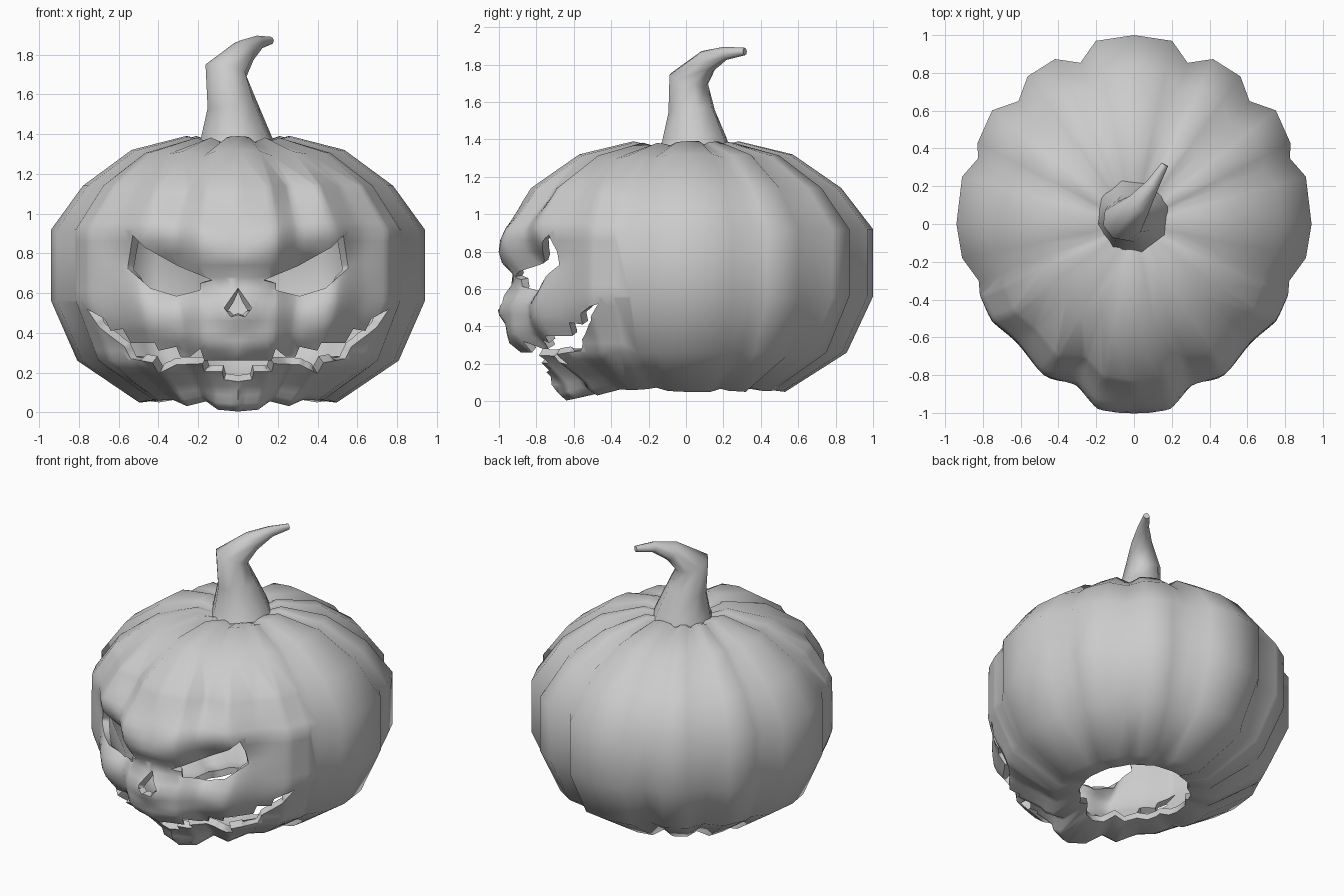
import bpy, bmesh
from math import radians, sin, cos, pi, exp
from mathutils import Vector

cube = bpy.data.objects.get("Cube")
if cube:
    bpy.data.objects.remove(cube, do_unlink=True)

grey = bpy.data.materials.new("plain grey")
grey.use_nodes = True
grey.diffuse_color = (0.6, 0.6, 0.6, 1)
grey.node_tree.nodes["Principled BSDF"].inputs["Base Color"].default_value = (0.6, 0.6, 0.6, 1)


def make_object(name, bm):
    mesh = bpy.data.meshes.new(name)
    bm.to_mesh(mesh)
    bm.free()
    mesh.materials.append(grey)
    obj = bpy.data.objects.new(name, mesh)
    bpy.context.collection.objects.link(obj)
    return obj


def bridge(bm, rings):
    for a, b in zip(rings, rings[1:]):
        n = len(a)
        for i in range(n):
            j = (i + 1) % n
            bm.faces.new((a[i], a[j], b[j], b[i]))


def smooth(obj, angle):
    bpy.ops.object.select_all(action='DESELECT')
    obj.select_set(True)
    bpy.context.view_layer.objects.active = obj
    bpy.ops.object.shade_smooth_by_angle(angle=radians(angle))


def blob(x, z, cx, cz, sx, sz):
    return exp(-((x - cx) / sx) ** 2 - ((z - cz) / sz) ** 2)


def face_push(x, z):
    """Outward push of the carved face: brows, sockets, nose, cheeks, lips."""
    a = abs(x)
    push = 0.055 * blob(a, z, 0.2, 0.79 + 0.36 * a, 0.3, 0.13)
    push -= 0.1 * blob(a, z, 0.35, 0.56 + 0.38 * a, 0.2, 0.1)
    push -= 0.06 * blob(a, z, 0, 0.66, 0.13, 0.06)
    push += 0.08 * blob(a, z, 0, 0.48, 0.14, 0.09)
    push += 0.05 * blob(a, z, 0.32, 0.5, 0.2, 0.08)
    push += 0.09 * blob(a, z, 0, 0.32 + 0.2 * a, 0.6, 0.08)
    push += 0.05 * blob(a, z, 0.42, 0.23, 0.2, 0.07)
    return push


def inside(x, z, outline):
    odd = False
    for (x1, z1), (x2, z2) in zip(outline, outline[1:] + outline[:1]):
        if (z1 > z) != (z2 > z) and x < x1 + (z - z1) * (x2 - x1) / (z2 - z1):
            odd = not odd
    return odd


def touches(face, p, q):
    """Whether a front face overlaps the box around the outline edge p-q."""
    if face.calc_center_median().y > -0.3:
        return False
    for axis, k in ((0, 0), (2, 1)):
        values = [v.co[axis] for v in face.verts]
        if max(values) < min(p[k], q[k]) or min(values) > max(p[k], q[k]):
            return False
    return True


def carve(bm, outline):
    """Split the front faces along the outline and remove those within."""
    for p, q in zip(outline, outline[1:] + outline[:1]):
        faces = [f for f in bm.faces if touches(f, p, q)]
        geom = set(faces)
        for f in faces:
            geom.update(f.edges)
            geom.update(f.verts)
        bmesh.ops.bisect_plane(bm, geom=list(geom), dist=0.0005,
                               plane_co=(p[0], 0, p[1]),
                               plane_no=Vector((q[1] - p[1], 0, p[0] - q[0])).normalized())
    gone = []
    for f in bm.faces:
        c = f.calc_center_median()
        if c.y < -0.3 and inside(c.x, c.z, outline):
            gone.append(f)
    bmesh.ops.delete(bm, geom=gone, context='FACES')


# Ribbed body: (angle from the back, rib radius) around a rounded profile
ribs = [(0, 1), (12.5, 0.993), (19.5, 0.905), (27, 0.98), (37.5, 0.985), (45, 0.92),
        (53, 1), (64, 0.98), (68.5, 0.945), (75.5, 1), (90, 1), (100.5, 0.985),
        (109, 0.925), (114, 0.95), (124.5, 0.97), (135, 0.93), (148, 0.975),
        (159, 0.9), (168, 0.985), (180, 1)]
columns = ribs + [(360 - a, r) for a, r in reversed(ribs[1:-1])]
profile = [(0.12, 1.35), (0.28, 1.39), (0.57, 1.32), (0.83, 1.14), (1, 0.92),
           (1, 0.56), (0.86, 0.26), (0.53, 0.05), (0.37, 0.07)]
bm = bmesh.new()
rings = []
for r, z in profile:
    ring = []
    for degrees, rib in columns:
        angle = radians(degrees)
        dent = (1 - rib) * 0.3
        zz = z + (dent if z < 0.1 else -dent if z > 1.3 else 0)
        ring.append(bm.verts.new((0.94 * r * rib * sin(angle), r * rib * cos(angle), zz)))
    rings.append(ring)
bridge(bm, rings)
bm.faces.new(rings[0][::-1])

# Finer faces at the front, then soften the ribs there and sculpt
front = [f for f in bm.faces
         if f.calc_center_median().y < -0.35 and 0.1 < f.calc_center_median().z < 1.2]
edges = list({e for f in front for e in f.edges})
bmesh.ops.subdivide_edges(bm, edges=edges, cuts=5, use_grid_fill=True)
soft = [v for v in bm.verts if v.co.y < -0.5 and 0.32 < v.co.z < 1.05]
for _ in range(6):
    bmesh.ops.smooth_vert(bm, verts=soft, factor=0.5, use_axis_y=True)
for v in bm.verts:
    if v.co.y < -0.3:
        x, y, z = v.co
        fade = min(1, (-y - 0.3) / 0.25)
        if 0.12 < z < 1.15:
            v.co.y += fade * (0.03 * min(1, (1.15 - z) / 0.2) - face_push(x, z))
        if z < 0.25:
            v.co.z -= 0.05 * fade * (0.25 - z) / 0.2
            v.co.y -= 0.12 * fade * (0.25 - z) / 0.2 * max(0, 1 - abs(x) / 0.6)

# Face openings, as half outlines (x, z)
eye = [(0.13, 0.665), (0.3, 0.735), (0.47, 0.83), (0.53, 0.89), (0.555, 0.725),
       (0.44, 0.625), (0.31, 0.585), (0.19, 0.615), (0.19, 0.65)]
nose = [(0, 0.625), (0.07, 0.525), (0.035, 0.48), (0, 0.49)]
upper_teeth = [(0, 0.26), (0.17, 0.26), (0.19, 0.32), (0.24, 0.28), (0.29, 0.28),
               (0.31, 0.33), (0.4, 0.31), (0.42, 0.35), (0.54, 0.35), (0.58, 0.42),
               (0.64, 0.41), (0.67, 0.47), (0.76, 0.52)]
lower_teeth = [(0.7, 0.43), (0.65, 0.39), (0.57, 0.33), (0.54, 0.27), (0.43, 0.25),
               (0.4, 0.195), (0.31, 0.24), (0.18, 0.245), (0.17, 0.205), (0.08, 0.205),
               (0.07, 0.165), (0, 0.155)]


def mirrored(points):
    return points + [(-x, z) for x, z in reversed(points) if x > 0]


for outline in (eye, [(-x, z) for x, z in eye], mirrored(nose),
                mirrored(upper_teeth + lower_teeth)):
    carve(bm, outline)

# Wall thickness
body = make_object("pumpkin_body", bm)
shell = body.modifiers.new("shell", 'SOLIDIFY')
shell.thickness = 0.045
shell.offset = -1
smooth(body, 70)
bpy.ops.object.modifier_apply(modifier="shell")
smooth(body, 70)

# Bent stem: octagonal rings along a path
path = [((-0.01, 0.045, 1.34), 0.2), ((-0.015, 0.045, 1.4), 0.178),
        ((-0.03, 0.03, 1.55), 0.128), ((-0.06, 0.015, 1.72), 0.11),
        ((0.03, 0.11, 1.815), 0.065), ((0.1, 0.21, 1.86), 0.036),
        ((0.163, 0.315, 1.87), 0.02)]
bm = bmesh.new()
rings = []
for i, (centre, radius) in enumerate(path):
    before = Vector(path[max(i - 1, 0)][0])
    after = Vector(path[min(i + 1, len(path) - 1)][0])
    along = (after - before).normalized()
    side = along.cross(Vector((-0.85, 0.5, 0))).normalized()
    other = along.cross(side)
    rings.append([bm.verts.new(Vector(centre) + radius * (cos(k * pi / 4) * side + sin(k * pi / 4) * other))
                  for k in range(8)])
bridge(bm, rings)
bm.faces.new(rings[0])
bm.faces.new(rings[-1])
bmesh.ops.recalc_face_normals(bm, faces=bm.faces)
stem = make_object("stem", bm)
smooth(stem, 60)
